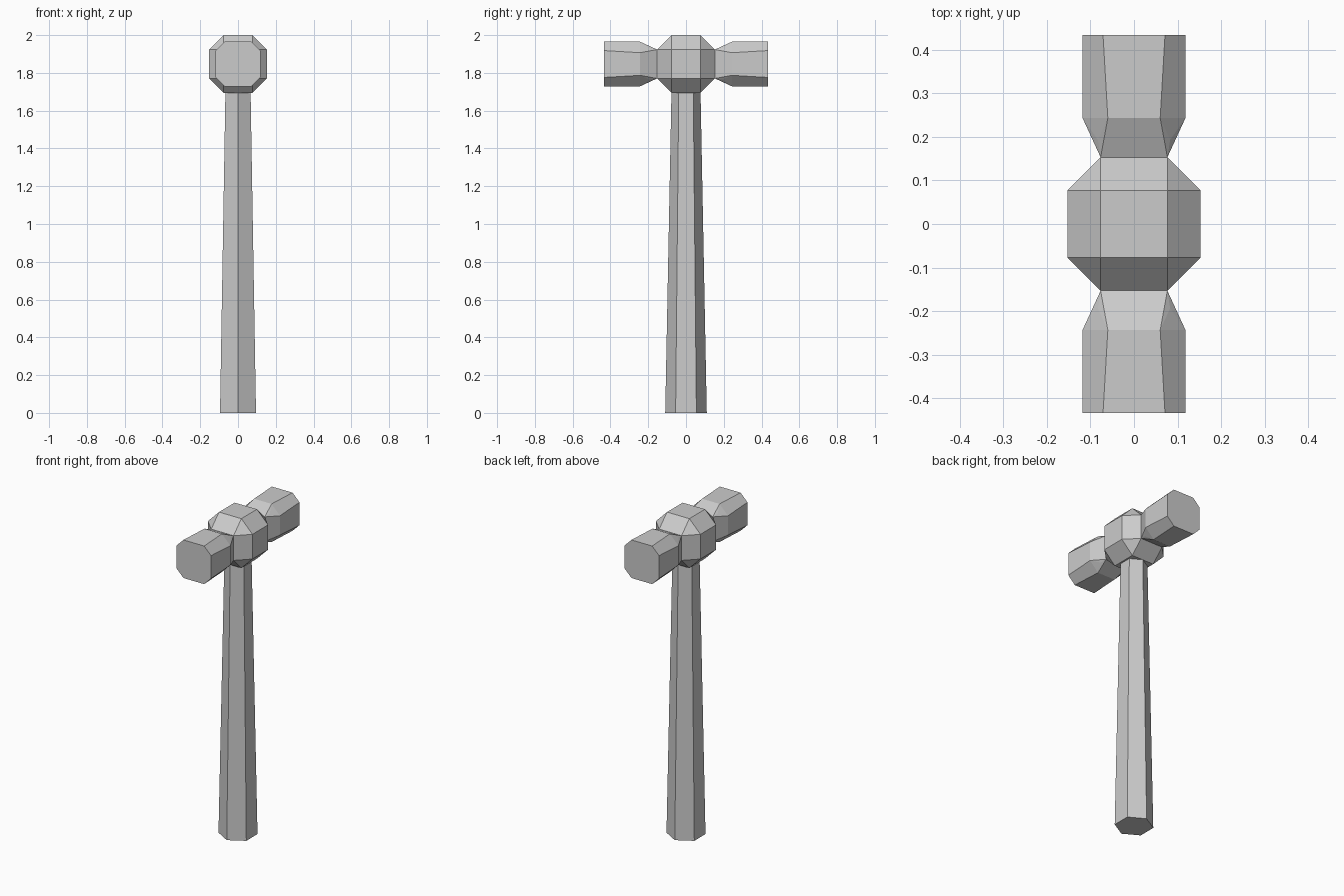
import bpy, bmesh
from mathutils import Matrix

if "Cube" in bpy.data.objects:
    bpy.data.objects.remove(bpy.data.objects["Cube"])

HEAD_Z = 1.847
CORE = 0.153      # half size of the centre block, bevelled to half that


def make_object(name, bm, z=0.0):
    bmesh.ops.recalc_face_normals(bm, faces=bm.faces[:])
    mesh = bpy.data.meshes.new(name)
    bm.to_mesh(mesh)
    bm.free()
    obj = bpy.data.objects.new(name, mesh)
    obj.location.z = z
    bpy.context.collection.objects.link(obj)
    return obj


# Handle: tapered hexagonal shaft with corners pointing front and back
top = HEAD_Z - CORE
bm = bmesh.new()
bmesh.ops.create_cone(bm, cap_ends=True, segments=6, radius1=0.11, radius2=0.077,
                      depth=top, matrix=Matrix.Translation((0, 0, top / 2)))
make_object("handle", bm)

# Centre block: cube with wide flat bevels
bm = bmesh.new()
bmesh.ops.create_cube(bm, size=2 * CORE)
bmesh.ops.bevel(bm, geom=bm.edges[:], offset=CORE / 2, segments=1, affect='EDGES')
make_object("head_centre", bm, HEAD_Z)


# Striking head: square neck flaring into a chamfered octagonal block
def ring(bm, y, half, flat):
    points = [(flat, half), (-flat, half), (-half, flat), (-half, -flat),
              (-flat, -half), (flat, -half), (half, -flat), (half, flat)]
    return [bm.verts.new((x, y, z)) for x, z in points]


def square(bm, y, half):
    corners = [(half, half), (-half, half), (-half, -half), (half, -half)]
    return [bm.verts.new((x, y, z)) for x, z in corners]


bm = bmesh.new()
neck = square(bm, CORE, CORE / 2)
notch = square(bm, 0.193, 0.083)
inner = ring(bm, 0.243, 0.118, 0.06)
outer = ring(bm, 0.433, 0.118, 0.071)
for i in range(8):
    j = (i + 1) % 8
    bm.faces.new((inner[i], inner[j], outer[j], outer[i]))
for i in range(4):
    before, after = inner[2 * i - 1], inner[2 * i]
    # sloping side, corner chamfer and the two slivers beside it
    bm.faces.new((neck[i], neck[(i + 1) % 4], inner[2 * i + 1], after))
    bm.faces.new((notch[i], before, after))
    bm.faces.new((neck[i], notch[i], before))
    bm.faces.new((neck[i], after, notch[i]))
bm.faces.new(outer)
head = make_object("striking_heads", bm, HEAD_Z)
mirror = head.modifiers.new("Mirror", 'MIRROR')
mirror.use_axis = (False, True, False)
